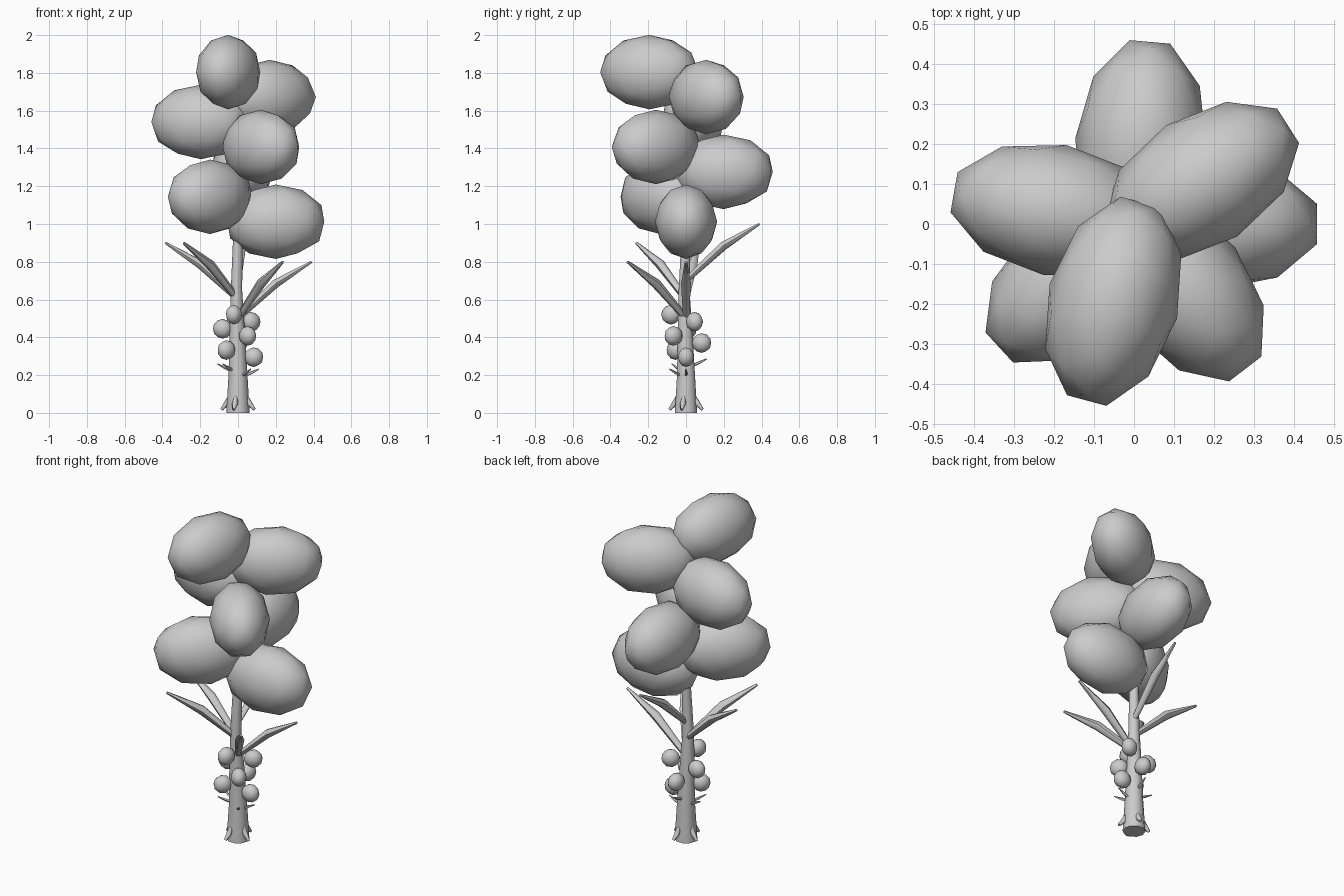
import bpy, bmesh, math
from mathutils import Vector, Matrix

if "Cube" in bpy.data.objects:
    bpy.data.objects.remove(bpy.data.objects["Cube"])

GOLDEN = math.radians(222.5)


def finish(bm, name, angle=60):
    me = bpy.data.meshes.new(name)
    bmesh.ops.recalc_face_normals(bm, faces=bm.faces[:])
    bm.to_mesh(me)
    bm.free()
    ob = bpy.data.objects.new(name, me)
    bpy.context.collection.objects.link(ob)
    bpy.ops.object.select_all(action='DESELECT')
    ob.select_set(True)
    bpy.context.view_layer.objects.active = ob
    bpy.ops.object.shade_smooth_by_angle(angle=math.radians(angle))
    return ob


def tube(name, path, radii, sides=8):
    """Tapered tube with capped ends along a path."""
    bm = bmesh.new()
    pts = [Vector(p) for p in path]
    rings = []
    for i, (p, r) in enumerate(zip(pts, radii)):
        d = pts[min(i + 1, len(pts) - 1)] - pts[max(i - 1, 0)]
        ref = Vector((-d.y, d.x, 0))
        u = ref.normalized() if ref.length > 0.3 * d.length else Vector((1, 0, 0))
        v = d.normalized().cross(u).normalized()
        rings.append([bm.verts.new(p + r * (math.cos(t) * u + math.sin(t) * v))
                      for t in (2 * math.pi * k / sides for k in range(sides))])
    for a, b in zip(rings, rings[1:]):
        for k in range(sides):
            n = (k + 1) % sides
            bm.faces.new((a[k], a[n], b[n], b[k]))
    bm.faces.new(rings[0])
    bm.faces.new(rings[-1])
    return finish(bm, name)


def blob(name, angle, dist, z, size):
    """Stretched low-poly ball pointing outward from the trunk."""
    bm = bmesh.new()
    bmesh.ops.create_icosphere(bm, subdivisions=2, radius=1)
    m = (Matrix.Rotation(angle, 4, 'Z') @ Matrix.Translation((dist, 0, z))
         @ Matrix.Diagonal((*size, 1)))
    bmesh.ops.transform(bm, matrix=m, verts=bm.verts[:])
    return finish(bm, name)


def spoke(name, angle, profile, radii, sides=6):
    """Tube whose path is given as (distance, height) pairs."""
    c, s = math.cos(angle), math.sin(angle)
    return tube(name, [(r * c, r * s, z) for r, z in profile], radii, sides)


# Trunk
tube("trunk", [(0, 0, 0), (0, 0, 0.2), (-0.005, -0.005, 0.45), (-0.008, -0.01, 0.65),
               (0, 0, 0.95), (0, 0, 1.35), (0, 0, 1.7)],
     [0.062, 0.05, 0.04, 0.03, 0.025, 0.022, 0.018], 10)

# Root flares
for i in range(4):
    spoke(f"root_{i}", math.radians(-15 + 90 * i),
          [(0.04, 0.10), (0.062, 0.05), (0.09, 0.018)], [0.008, 0.016, 0.008])

# Thin twigs, long blades
for i in range(5):
    a, step = GOLDEN * i, i % 3
    spoke(f"twig_{i}", a, [(0.03, 0.195 + 0.027 * step), (0.07, 0.212 + 0.027 * step),
                           (0.11, 0.232 + 0.027 * step)], [0.008, 0.008, 0.003], 5)
    z = 0.8 + 0.1 * step
    spoke(f"blade_{i}", a, [(0.01, z - 0.29), (0.2, z - 0.115), (0.39, z)],
          [0.017, 0.026, 0.007])

# Fruit cluster and foliage, both spiralling upward
for i in range(7):
    a = GOLDEN * i
    blob(f"fruit_{i}", a, 0.083, 0.295 + 0.0375 * i, (0.052, 0.043, 0.052))
    blob(f"foliage_{i}", a, 0.2, 1.012 + 0.132 * i, (0.27, 0.165, 0.197))
